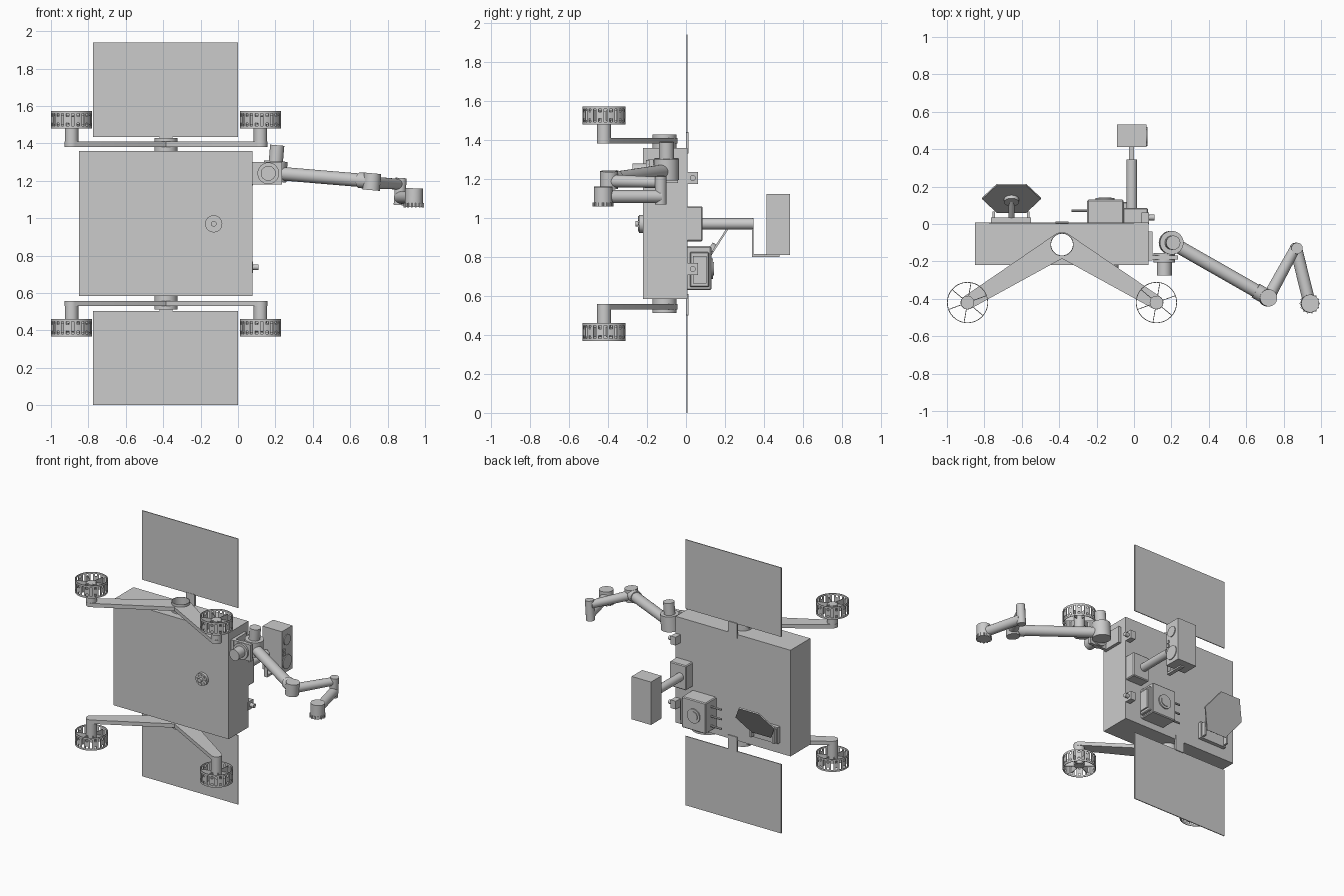
import bpy, bmesh, math
from mathutils import Vector, Matrix

if "Cube" in bpy.data.objects:
    bpy.data.objects.remove(bpy.data.objects["Cube"])

grey = bpy.data.materials.new("light_grey")
grey.use_nodes = True
grey.diffuse_color = (0.6, 0.6, 0.6, 1)
grey.node_tree.nodes["Principled BSDF"].inputs["Base Color"].default_value = (0.6, 0.6, 0.6, 1)

MID = 0.97  # mirror plane height
parts = []


def add(name, bm):
    bmesh.ops.recalc_face_normals(bm, faces=bm.faces)
    mesh = bpy.data.meshes.new(name)
    bm.to_mesh(mesh)
    bm.free()
    mesh.materials.append(grey)
    ob = bpy.data.objects.new(name, mesh)
    bpy.context.collection.objects.link(ob)
    parts.append(ob)
    return ob


def box(name, x, y, z, bevel=0):
    bm = bmesh.new()
    bmesh.ops.create_cube(bm, size=1)
    lo, hi = Vector((x[0], y[0], z[0])), Vector((x[1], y[1], z[1]))
    for v in bm.verts:
        v.co = Vector(a * b for a, b in zip(v.co, hi - lo)) + (lo + hi) / 2
    if bevel:
        bmesh.ops.bevel(bm, geom=bm.edges[:], offset=bevel, segments=1, affect='EDGES')
    return add(name, bm)


def rod(name, a, b, r, r2=None, segs=24):
    a, b = Vector(a), Vector(b)
    bm = bmesh.new()
    turn = (b - a).to_track_quat('Z', 'Y').to_matrix().to_4x4()
    bmesh.ops.create_cone(bm, cap_ends=True, segments=segs, radius1=r,
                          radius2=r if r2 is None else r2, depth=(b - a).length,
                          matrix=Matrix.Translation((a + b) / 2) @ turn)
    return add(name, bm)


def circle(cx, cy, r, n):
    return [(cx + r * math.cos(2 * math.pi * i / n), cy + r * math.sin(2 * math.pi * i / n))
            for i in range(n)]


def leg(name, a, ra, b, rb, z0, z1):
    # tapered round-ended bar
    bm = bmesh.new()
    for z in (z0, z1):
        for x, y in circle(*a, ra, 32) + circle(*b, rb, 32):
            bm.verts.new((x, y, z))
    res = bmesh.ops.convex_hull(bm, input=bm.verts)
    bmesh.ops.delete(bm, geom=[v for v in bm.verts if not v.link_faces], context='VERTS')
    bmesh.ops.dissolve_limit(bm, angle_limit=0.01, verts=bm.verts, edges=bm.edges)
    return add(name, bm)


def tube(name, cx, cy, levels, r, wall, n=48, keep=lambda seg, row: True):
    # thin wall ring, with perforations where keep is false
    bm = bmesh.new()
    rings = [[[bm.verts.new((x, y, z)) for x, y in circle(cx, cy, rad, n)] for z in levels]
             for rad in (r, r - wall)]
    rows = len(levels) - 1
    solid = lambda i, j: 0 <= j < rows and keep(i % n, j)
    for i in range(n):
        k = (i + 1) % n
        for j in range(rows):
            if not solid(i, j):
                continue
            o, q = rings
            for g in rings:
                bm.faces.new((g[j][i], g[j][k], g[j + 1][k], g[j + 1][i]))
            for near, m in ((solid(i, j - 1), j), (solid(i, j + 1), j + 1)):
                if not near:
                    bm.faces.new((o[m][i], o[m][k], q[m][k], q[m][i]))
            for near, m in ((solid(i - 1, j), i), (solid(i + 1, j), k)):
                if not near:
                    bm.faces.new((o[j][m], o[j + 1][m], q[j + 1][m], q[j][m]))
    return add(name, bm)


# Body
PIVOT = (-0.385, -0.11)
drilled = [box("body", (-0.85, 0.078), (-0.22, 0.008), (0.583, 1.358))]

# Suspension, wheels and solar panels, mirrored about the mid height
for s, side in ((1, "upper"), (-1, "lower")):
    def zs(a, b):
        return tuple(sorted((MID + s * a, MID + s * b)))
    box(side + "_solar_panel", (-0.775, 0), (0.002, 0.008), zs(0.465, MID))
    box(side + "_panel_hinge", (-0.42, -0.35), (0, 0.014), zs(0.36, 0.47))
    for x, end in ((-0.89, "rear"), (0.12, "front")):
        hub = (x, -0.42)
        tag = side + "_" + end
        drilled.append(leg(tag + "_leg", PIVOT, 0.066, hub, 0.037, *zs(0.412, 0.44)))
        z0, z1 = zs(0.415, 0.575)
        rod(tag + "_hub_post", (*hub, z0), (*hub, z1), 0.036)
        z0, z1 = zs(0.51, 0.602)
        levels = [z0 + (z1 - z0) * t for t in (0, 0.14, 0.32, 0.68, 0.86, 1)]
        tube(tag + "_wheel_rim", *hub, levels, 0.11, 0.004,
             keep=lambda i, j: not ((i % 4 == 0 and j in (1, 2, 3)) or (i % 4 == 2 and j in (1, 3))))
        for k in range(6):
            spoke = box(tag + "_spoke", (0.03, 0.108), (-0.002, 0.002), zs(0.53, 0.58))
            spoke.data.transform(Matrix.Translation((*hub, 0)) @
                                 Matrix.Rotation(k * math.pi / 3 + 0.35, 4, 'Z'))

# Open pivot tube running through the body and legs
cutter = rod("pivot_cutter", (*PIVOT, 0.3), (*PIVOT, 1.7), 0.06, segs=48)
parts.remove(cutter)
for ob in drilled:
    mod = ob.modifiers.new("pivot_hole", 'BOOLEAN')
    mod.object = cutter
    mod.solver = 'EXACT'
    bpy.context.view_layer.objects.active = ob
    bpy.ops.object.modifier_apply(modifier=mod.name)
bpy.data.objects.remove(cutter)
tube("pivot_tube", *PIVOT, (MID - 0.458, MID + 0.458), 0.062, 0.004)

# Sensor on the belly
rod("belly_sensor", (-0.13, -0.215, MID), (-0.13, -0.24, MID), 0.046)
rod("belly_sensor_core", (-0.13, -0.23, MID), (-0.13, -0.26, MID), 0.015)
for dx, dz in circle(0, 0, 0.032, 8):
    rod("belly_sensor_stud", (-0.13 + dx, -0.235, MID + dz), (-0.13 + dx, -0.246, MID + dz), 0.007, segs=8)

# Mast with camera head
box("mast_base", (-0.06, 0.075), (0, 0.085), (0.88, 1.06), 0.006)
rod("mast", (-0.012, 0.08, MID), (-0.012, 0.345, MID), 0.029)
box("head_bracket_plate", (-0.028, 0), (0.338, 0.345), (0.8, 1.0))
box("head_bracket_shelf", (-0.028, 0), (0.338, 0.48), (0.8, 0.81))
box("head_bracket_neck", (-0.028, 0), (0.34, 0.42), (0.806, 0.815))
box("camera_head", (-0.09, 0.066), (0.412, 0.533), (0.81, 1.123))
for z, r in ((0.885, 0.05), (1.045, 0.038)):
    rod("head_lens", (0.06, 0.468, z), (0.072, 0.468, z), r, segs=32)
for z in (0.95, 0.98):
    box("head_small_lens", (0.06, 0.073), (0.423, 0.443), (z - 0.01, z + 0.01))

# Equipment box with round cap, side plates and pins
box("equipment_box", (-0.25, -0.055), (0, 0.13), (0.63, 0.855), 0.006)
box("equipment_frame", (-0.06, -0.035), (0.02, 0.118), (0.645, 0.825), 0.005)
box("equipment_side_plate", (-0.04, -0.025), (0.035, 0.105), (0.665, 0.805))
rod("equipment_cap", (-0.155, 0.125, 0.74), (-0.155, 0.138, 0.74), 0.052, segs=14)
rod("equipment_cap_disc", (-0.155, 0.13, 0.74), (-0.155, 0.143, 0.74), 0.035)
for z in (0.67, 0.74, 0.81):
    rod("equipment_pin", (-0.335, 0.07, z), (-0.24, 0.07, z), 0.007, segs=10)

# Tilted hexagonal antenna
box("antenna_base", (-0.765, -0.55), (0, 0.035), (0.66, 0.78))
for x in (-0.757, -0.573):
    box("antenna_base_rail", (x, x + 0.015), (0.03, 0.066), (0.67, 0.77))
normal = Vector((0, 0.84, -0.54))
centre = Vector((-0.655, 0.137, 0.827))
dish = rod("antenna_dish", (0, 0, -0.005), (0, 0, 0.005), 0.157, segs=6)
xs = max(dish.data.vertices, key=lambda v: v.co.x).co
spin = Matrix.Rotation(-math.atan2(xs.y, xs.x), 4, 'Z')
tilt = Matrix.Rotation(math.atan2(0.84, 0.54), 4, 'X')
dish.data.transform(Matrix.Translation(centre) @ tilt @ spin)
rod("antenna_boss", centre - normal * 0.025, centre, 0.04, segs=16)
rod("antenna_post", (-0.655, 0.03, 0.76), centre - normal * 0.01, 0.015)

# Small hazard cameras on the front edge
for z in (0.738, 1.205):
    box("hazard_camera", (0.04, 0.08), (0, 0.062), (z - 0.03, z + 0.03))
    rod("hazard_lens", (0.07, 0.035, z), (0.11, 0.035, z), 0.015, segs=16)

# Robot arm: mount and shoulder
box("arm_bracket", (0.075, 0.1), (-0.195, -0.04), (1.18, 1.3))
box("arm_mount_plate", (0.075, 0.235), (-0.19, -0.168), (1.18, 1.3))
rod("arm_pan_motor", (0.162, -0.275, 1.24), (0.162, -0.18, 1.24), 0.04)
rod("arm_pan_collar", (0.162, -0.205, 1.24), (0.162, -0.155, 1.24), 0.058)
rod("shoulder_joint", (0.195, -0.1, 1.195), (0.202, -0.1, 1.305), 0.063, segs=32)
rod("shoulder_motor", (0.202, -0.1, 1.3), (0.21, -0.1, 1.39), 0.038)

# Arm links and joints
rod("upper_arm", (0.21, -0.105, 1.24), (0.71, -0.39, 1.198), 0.036)
rod("elbow_sleeve", (0.65, -0.356, 1.203), (0.71, -0.39, 1.198), 0.042)
rod("elbow_joint", (0.712, -0.395, 1.15), (0.72, -0.395, 1.24), 0.046)
rod("forearm", (0.72, -0.39, 1.19), (0.862, -0.13, 1.182), 0.033, 0.028)
rod("wrist_joint", (0.862, -0.13, 1.07), (0.872, -0.13, 1.215), 0.03)
rod("wrist_link", (0.866, -0.13, 1.11), (0.935, -0.41, 1.11), 0.033)

# Tool head with toothed ring
rod("tool_head", (0.94, -0.425, 1.075), (0.942, -0.425, 1.16), 0.048)
rod("tool_ring", (0.94, -0.425, 1.06), (0.94, -0.425, 1.08), 0.05)
for x, y in circle(0.94, -0.425, 0.05, 14):
    rod("tool_tooth", (x, y, 1.058), (x, y, 1.08), 0.005, segs=6)

# Smooth round surfaces, keep hard edges
bpy.ops.object.select_all(action='DESELECT')
for ob in parts:
    ob.select_set(True)
bpy.context.view_layer.objects.active = parts[0]
bpy.ops.object.shade_smooth_by_angle(angle=math.radians(35))
